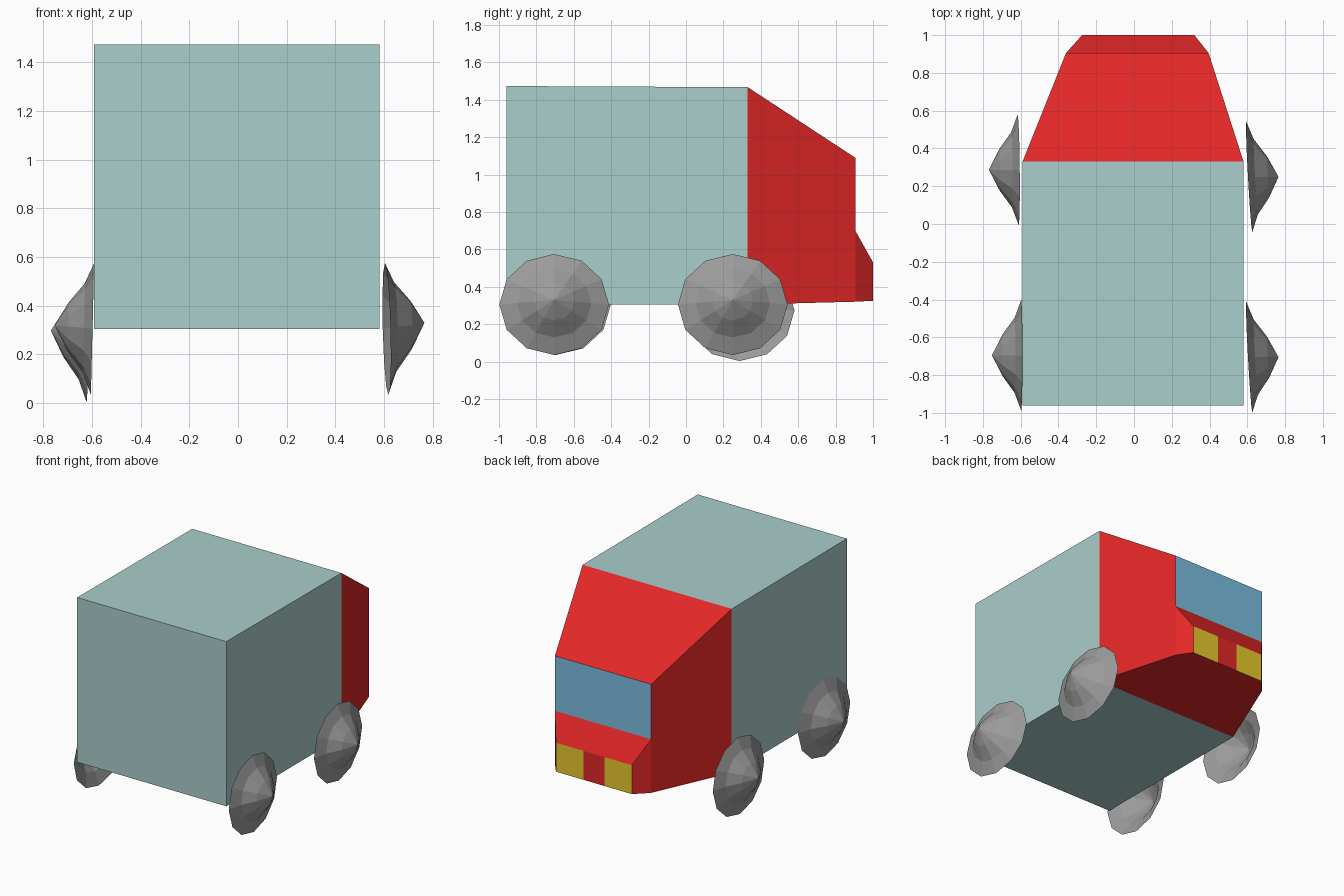
import bpy, bmesh
from math import sin, cos, tau

default = bpy.data.objects.get("Cube")
if default:
    bpy.data.objects.remove(default)


def material(name, rgb):
    mat = bpy.data.materials.new(name)
    mat.use_nodes = True
    mat.diffuse_color = (*rgb, 1)
    mat.node_tree.nodes["Principled BSDF"].inputs["Base Color"].default_value = (*rgb, 1)
    return mat


TEAL = material("pale_teal", (0.40, 0.62, 0.60))
RED = material("red", (0.77, 0.02, 0.02))
GLASS = material("window_blue", (0.195, 0.52, 0.74))
YELLOW = material("lamp_yellow", (0.86, 0.63, 0.027))
GREY = material("wheel_grey", (0.33, 0.33, 0.33))


def finish(bm, name, mats):
    bmesh.ops.recalc_face_normals(bm, faces=bm.faces)
    mesh = bpy.data.meshes.new(name)
    bm.to_mesh(mesh)
    bm.free()
    for mat in mats:
        mesh.materials.append(mat)
    obj = bpy.data.objects.new(name, mesh)
    bpy.context.collection.objects.link(obj)
    return obj


def section(bm, y, x0, x1, z0, z1):
    """Rectangular cross-section across the van."""
    return [bm.verts.new(p) for p in
            ((x0, y, z0), (x1, y, z0), (x1, y, z1), (x0, y, z1))]


def bridge(bm, a, b):
    n = len(a)
    for i in range(n):
        j = (i + 1) % n
        bm.faces.new((a[i], a[j], b[j], b[i]))


# Cargo box
bm = bmesh.new()
rear = section(bm, -0.96, -0.59, 0.58, 0.305, 1.473)
joint = section(bm, 0.33, -0.59, 0.58, 0.305, 1.467)
bridge(bm, rear, joint)
bm.faces.new(rear)
bm.faces.new(joint)
finish(bm, "cargo_box", [TEAL])

# Tapered cab with the windscreen as the upper part of its end
bm = bmesh.new()
back = section(bm, 0.33, -0.59, 0.58, 0.305, 1.467)
end = section(bm, 0.905, -0.36, 0.395, 0.32, 1.09)
bridge(bm, back, end)
sill = [bm.verts.new((v.co.x, v.co.y, 0.70)) for v in end[:2]]
bm.faces.new((sill[0], sill[1], end[2], end[3])).material_index = 1
finish(bm, "cab", [RED, GLASS])

# Nose with a lamp at each side of its end face
bm = bmesh.new()
base = section(bm, 0.905, -0.36, 0.395, 0.32, 0.70)
tip = section(bm, 1.0, -0.275, 0.32, 0.325, 0.53)
bridge(bm, base, tip)
end_face = bm.faces.new(tip)
for x in (-0.06, 0.105):
    geom = [f for f in bm.faces if f.calc_center_median().y > 0.99]
    geom += list({e for f in geom for e in f.edges})
    geom += tip
    bmesh.ops.bisect_plane(bm, geom=list(dict.fromkeys(geom)),
                           plane_co=(x, 0, 0), plane_no=(1, 0, 0))
for f in bm.faces:
    c = f.calc_center_median()
    if c.y > 0.99 and abs(c.x - 0.022) > 0.1:
        f.material_index = 1
finish(bm, "nose", [RED, YELLOW])

# Wheels: open, slightly crooked twelve-sided cones
PROFILE = ((1.0, 0.0), (0.68, 0.035), (0.37, 0.10))


def wheel(name, side, x, y, z, yaw, tilt, rise):
    bm = bmesh.new()
    rings = []
    for r, h in PROFILE:
        ring = []
        for i in range(12):
            dy = 0.293 * r * cos(tau * i / 12)
            dz = 0.27 * r * sin(tau * i / 12)
            ring.append(bm.verts.new((x + side * h + yaw * dy + tilt * dz,
                                      y + dy, z + dz + rise * (1 - r))))
        rings.append(ring)
    for a, b in zip(rings, rings[1:]):
        bridge(bm, a, b)
    apex = bm.verts.new((x + side * 0.155, y, z + rise))
    for i in range(12):
        bm.faces.new((rings[-1][i], rings[-1][(i + 1) % 12], apex))
    finish(bm, name, [GREY])


wheel("cargo_wheel_left", 1, 0.61, -0.705, 0.305, -0.055, -0.025, 0.025)
wheel("cab_wheel_left", 1, 0.61, 0.25, 0.305, -0.055, -0.025, 0.025)
wheel("cargo_wheel_right", -1, -0.597, -0.695, 0.305, 0.0, 0.025, 0.015)
wheel("cab_wheel_right", -1, -0.613, 0.287, 0.273, -0.01, 0.03, 0.025)
